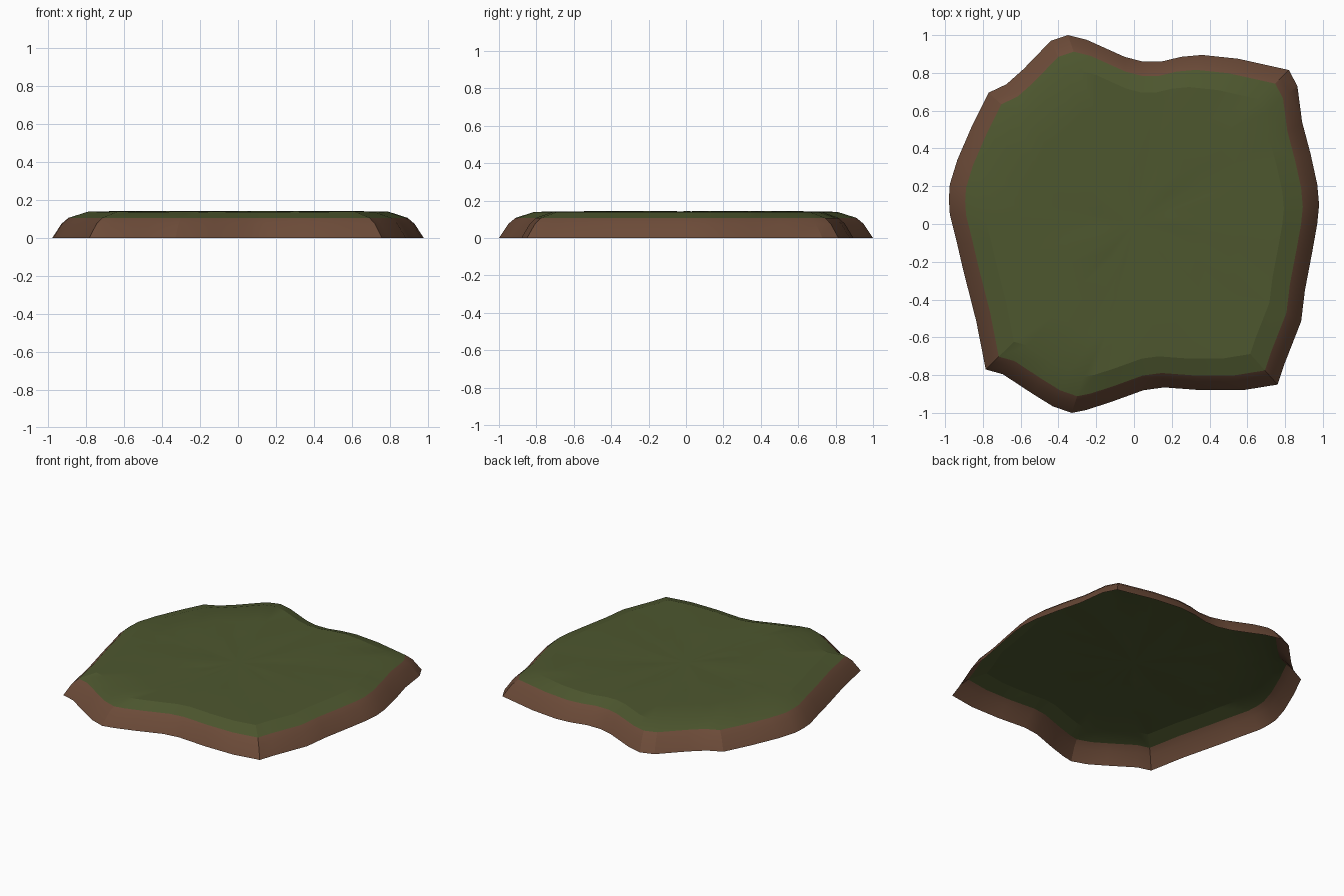
import bpy, bmesh, random

if "Cube" in bpy.data.objects:
    bpy.data.objects.remove(bpy.data.objects["Cube"])

random.seed(4)

# Ground outline of the island, clockwise from the back
OUTLINE = [
    (-.35, 1), (-.25, .975), (-.05, .885), (.045, .86), (.145, .86), (.25, .885),
    (.36, .895), (.55, .875), (.82, .815), (.865, .73), (.89, .54), (.935, .37),
    (.97, .21), (.98, .10), (.97, 0), (.945, -.14), (.905, -.35), (.885, -.515),
    (.795, -.745), (.76, -.85), (.575, -.88), (.36, -.88), (.16, -.865),
    (.05, -.88), (-.13, -.945), (-.255, -.985), (-.33, -1), (-.43, -.965),
    (-.535, -.90), (-.695, -.795), (-.785, -.77), (-.835, -.515), (-.905, -.24),
    (-.935, -.11), (-.975, .05), (-.98, .13), (-.975, .21), (-.935, .34),
    (-.855, .525), (-.77, .695), (-.675, .74), (-.585, .82), (-.44, .97)]


def material(name, color):
    mat = bpy.data.materials.new(name)
    mat.diffuse_color = (*color, 1)
    mat.use_nodes = True
    mat.node_tree.nodes["Principled BSDF"].inputs["Base Color"].default_value = mat.diffuse_color
    return mat


def ringed_shell(name, rings, mat, centre_z=None):
    """Stack scaled outlines; each ring is (scale, height, height jitter)."""
    bm = bmesh.new()
    loops = [[bm.verts.new((x * s, y * s, z + random.uniform(-j, j)))
              for x, y in OUTLINE] for s, z, j in rings]
    n = len(OUTLINE)
    for a, b in zip(loops, loops[1:]):
        for i in range(n):
            k = (i + 1) % n
            bm.faces.new((a[k], a[i], b[i], b[k]))
    if centre_z is not None:
        c = bm.verts.new((0, 0, centre_z))
        for i in range(n):
            bm.faces.new((loops[-1][(i + 1) % n], loops[-1][i], c))
    mesh = bpy.data.meshes.new(name)
    bm.to_mesh(mesh)
    bm.free()
    mesh.materials.append(mat)
    obj = bpy.data.objects.new(name, mesh)
    bpy.context.collection.objects.link(obj)
    bpy.context.view_layer.objects.active = obj
    obj.select_set(True)
    bpy.ops.object.shade_smooth_by_angle(angle=0.3)
    obj.select_set(False)
    return obj


# Earth bank: sloping wall, open underneath
ringed_shell("earth_bank", [(1, 0, 0), (.95, .075, 0), (.912, .107, 0)],
             material("earth", (.15, .07, .04)))

# Grass: sloped border and a gently uneven top
ringed_shell("grass_top",
             [(.912, .107, 0), (.81, .139, .001), (.6, .141, .003),
              (.4, .141, .003), (.2, .141, .002)],
             material("grass", (.075, .095, .028)), centre_z=.141)
